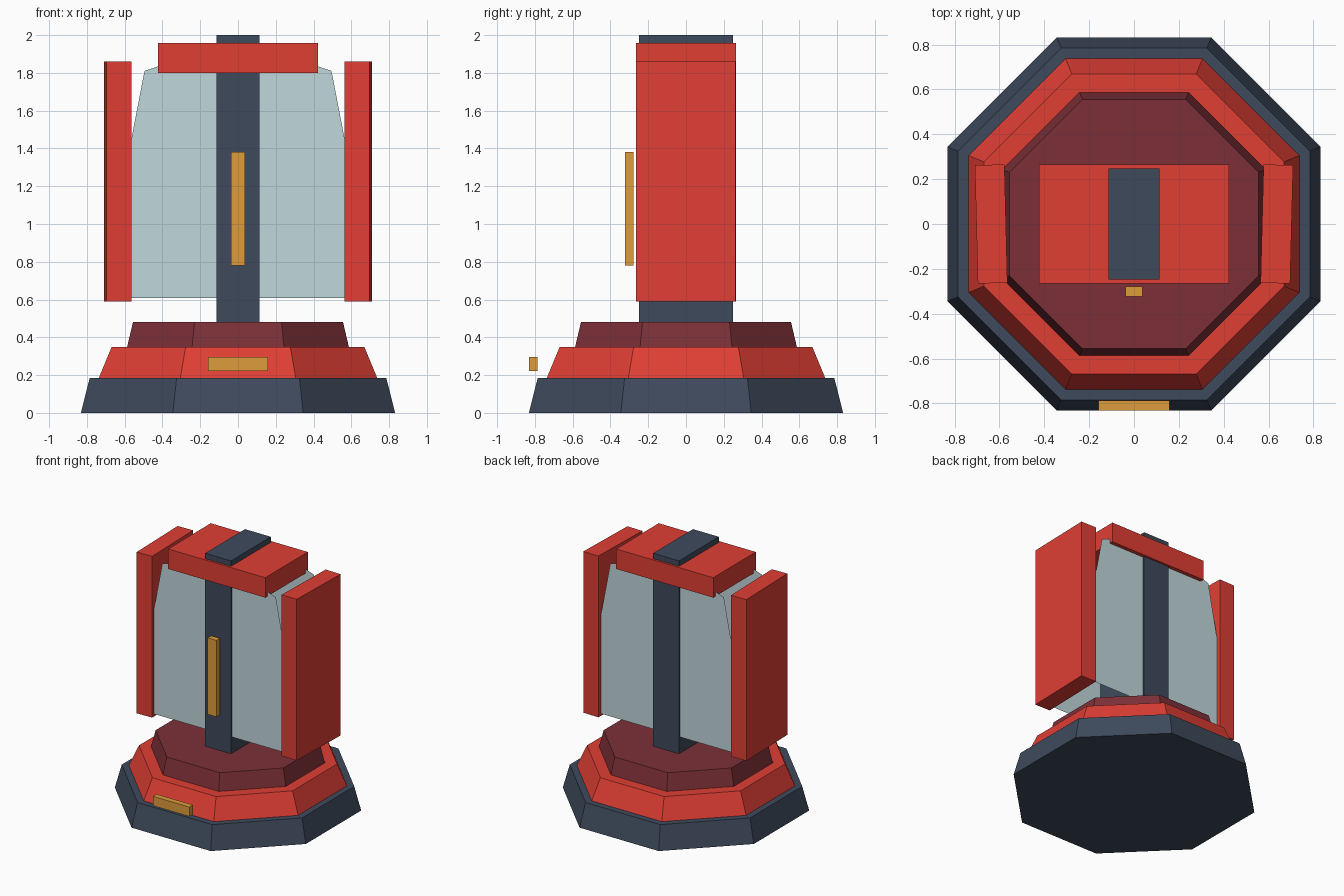
import bpy, bmesh, math
from mathutils import Matrix

if "Cube" in bpy.data.objects:
    bpy.data.objects.remove(bpy.data.objects["Cube"])


def material(name, rgb):
    m = bpy.data.materials.new(name)
    lin = [c / 12.92 if c <= 0.04045 else ((c + 0.055) / 1.055) ** 2.4
           for c in (v / 255 for v in rgb)]
    m.diffuse_color = (*lin, 1)
    m.use_nodes = True
    m.node_tree.nodes["Principled BSDF"].inputs["Base Color"].default_value = m.diffuse_color
    return m


SLATE = material("slate", (62, 74, 92))
RED = material("red", (224, 62, 52))
MAROON = material("maroon", (124, 48, 55))
AMBER = material("amber", (222, 156, 60))
GLASS = material("pale_glass", (192, 215, 219))


def finish(name, bm, mat):
    mesh = bpy.data.meshes.new(name)
    bm.to_mesh(mesh)
    bm.free()
    mesh.materials.append(mat)
    obj = bpy.data.objects.new(name, mesh)
    bpy.context.collection.objects.link(obj)
    return obj


def box(name, x, y, z, mat, turn=0):
    """Box from (min, max) ranges, optionally turned about its own z axis."""
    bm = bmesh.new()
    ranges = (x, y, z)
    size = [b - a for a, b in ranges]
    bmesh.ops.create_cube(bm, size=1, matrix=Matrix.Diagonal((*size, 1)))
    obj = finish(name, bm, mat)
    obj.location = [(a + b) / 2 for a, b in ranges]
    obj.rotation_euler.z = turn
    return obj


def tier(name, z0, z1, a0, a1, mat):
    """Octagonal frustum given by its flat-to-centre distances."""
    k = 1 / math.cos(math.pi / 8)
    bm = bmesh.new()
    bmesh.ops.create_cone(
        bm, cap_ends=True, segments=8, radius1=a0 * k, radius2=a1 * k, depth=z1 - z0,
        matrix=Matrix.Translation((0, 0, (z0 + z1) / 2)) @ Matrix.Rotation(math.pi / 8, 4, 'Z'))
    finish(name, bm, mat)


# Stepped octagonal base
tier("base_lower", 0, 0.185, 0.832, 0.785, SLATE)
tier("base_middle", 0.185, 0.349, 0.737, 0.669, RED)
tier("base_upper", 0.349, 0.481, 0.587, 0.556, MAROON)

# Central column and cap
box("column", (-0.113, 0.113), (-0.248, 0.248), (0.481, 2.0), SLATE)
box("top_cap", (-0.423, 0.423), (-0.265, 0.265), (1.80, 1.957), RED)

# Side panels, splayed slightly outward at the front
for side, label in ((-1, "left"), (1, "right")):
    cx = side * 0.637
    box(f"{label}_panel", (cx - 0.066, cx + 0.066), (-0.264, 0.264), (0.59, 1.86),
        RED, turn=-side * 0.025)

# Thin front and back glass panes with tapered shoulders
half = [(0.578, 0.608), (0.578, 1.38), (0.495, 1.81), (0.35, 1.86)]
outline = half + [(-x, z) for x, z in reversed(half)]
for sign, label in ((-1, "front"), (1, "back")):
    bm = bmesh.new()
    pts = outline if sign > 0 else outline[::-1]
    bm.faces.new([bm.verts.new((x, sign * 0.235, z)) for x, z in pts])
    bm.normal_update()
    if bm.faces[:][0].normal.y * sign < 0:
        bmesh.ops.reverse_faces(bm, faces=bm.faces[:])
    finish(f"{label}_glass", bm, GLASS)

# Amber trim bars on the front
box("handle_bar", (-0.038, 0.038), (-0.323, -0.278), (0.78, 1.382), AMBER)
box("base_plate", (-0.158, 0.158), (-0.831, -0.786), (0.222, 0.296), AMBER)
